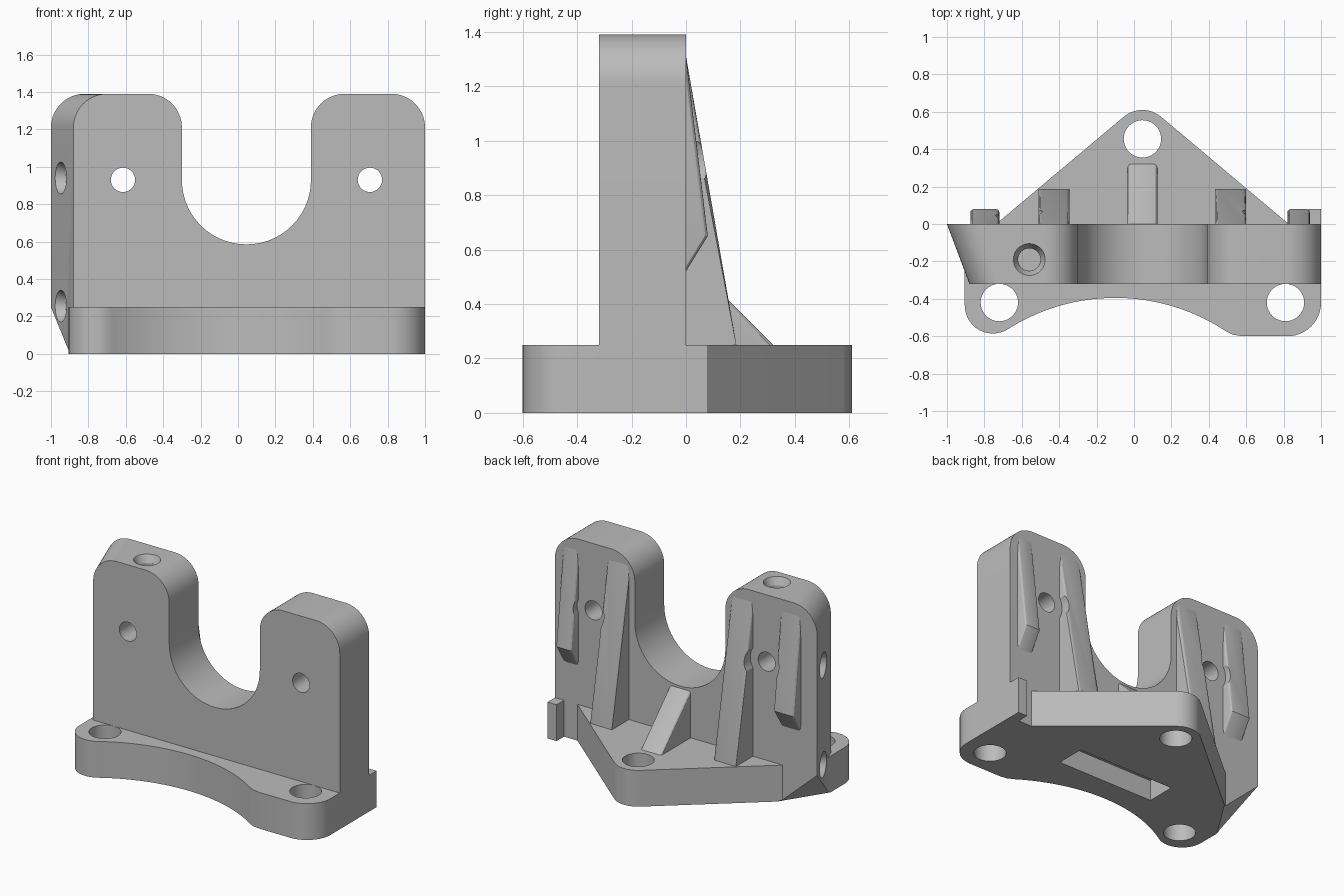
import bpy, bmesh, math
from mathutils import Vector, Matrix

if "Cube" in bpy.data.objects:
    bpy.data.objects.remove(bpy.data.objects["Cube"])

MID = 0.045          # symmetry line of the towers and ribs
BASE_Z, TOP_Z = 0.25, 1.39
WALL_Y = -0.32

grey = bpy.data.materials.new("plain_grey")
grey.use_nodes = True
grey.diffuse_color = (0.5, 0.5, 0.5, 1)
grey.node_tree.nodes["Principled BSDF"].inputs["Base Color"].default_value = (0.5, 0.5, 0.5, 1)


def rounded(corners, steps=14):
    """Turn (x, y, radius) corners into an outline with filleted corners."""
    out = []
    for i, (x, y, r) in enumerate(corners):
        p = Vector((x, y))
        if r == 0:
            out.append(p)
            continue
        a = (Vector(corners[i - 1][:2]) - p).normalized()
        b = (Vector(corners[(i + 1) % len(corners)][:2]) - p).normalized()
        half = a.angle(b) / 2
        centre = p + (a + b).normalized() * (r / math.sin(half))
        start = p + a * (r / math.tan(half)) - centre
        end = p + b * (r / math.tan(half)) - centre
        turn = math.atan2(start.x * end.y - start.y * end.x, start.dot(end))
        for k in range(steps + 1):
            out.append(centre + Matrix.Rotation(turn * k / steps, 2) @ start)
    return out


def finish(name, bm):
    bmesh.ops.remove_doubles(bm, verts=bm.verts, dist=0.0005)
    bmesh.ops.recalc_face_normals(bm, faces=bm.faces)
    mesh = bpy.data.meshes.new(name)
    bm.to_mesh(mesh)
    bm.free()
    mesh.materials.append(grey)
    obj = bpy.data.objects.new(name, mesh)
    bpy.context.collection.objects.link(obj)
    return obj


def prism(outline, lo, hi, place):
    """Extrude a flat outline; place(u, v, w) gives the 3D point."""
    bm = bmesh.new()
    rings = [[bm.verts.new(place(p[0], p[1], w)) for p in outline] for w in (lo, hi)]
    bm.faces.new(rings[0])
    bm.faces.new(rings[1])
    n = len(outline)
    for i in range(n):
        j = (i + 1) % n
        bm.faces.new((rings[0][i], rings[0][j], rings[1][j], rings[1][i]))
    return bm


def drill(at, direction, depth, r, back=0.1, sink=0):
    """Cutter cylinder entering at a point, with an optional countersink."""
    d = Vector(direction).normalized()
    turn = d.to_track_quat('Z', 'Y').to_matrix().to_4x4()
    parts = [(-back, depth, r, r)]
    if sink:
        slope = (sink - r) / 0.05
        parts.append((-0.02, 0.05, sink + 0.02 * slope, r + 0.0005))
    cutters = []
    for a, b, r1, r2 in parts:
        bm = bmesh.new()
        m = Matrix.Translation(Vector(at) + d * (a + b) / 2) @ turn
        bmesh.ops.create_cone(bm, cap_ends=True, segments=40, radius1=r1,
                              radius2=r2, depth=b - a, matrix=m)
        cutters.append(finish("cutter", bm))
    return cutters


def combine(target, others, operation):
    bpy.context.view_layer.objects.active = target
    for other in others:
        other.hide_render = True
        mod = target.modifiers.new("bool", 'BOOLEAN')
        mod.operation, mod.solver, mod.object = operation, 'EXACT', other
        bpy.ops.object.modifier_apply(modifier=mod.name)
        bpy.data.objects.remove(other)


def smooth(obj):
    bpy.ops.object.select_all(action='DESELECT')
    obj.select_set(True)
    bpy.context.view_layer.objects.active = obj
    bpy.ops.object.shade_smooth_by_angle(angle=math.radians(25))


# Upright wall: two towers around a U opening, with a slanted left end
wall_outline = rounded([
    (-1, 0, 0), (1, 0, 0), (1, TOP_Z, 0.18), (0.39, TOP_Z, 0.18),
    (0.39, 0.585, 0.344), (-0.3, 0.585, 0.344), (-0.3, TOP_Z, 0.18), (-1, TOP_Z, 0.18)])


def wall_point(u, v, w):
    shift = 0.12 * w / WALL_Y if u < -0.75 else 0
    if -0.83 < u < -0.75:
        shift = 0.12 * w / WALL_Y
    return (u + shift, w, v)


body = finish("bracket_body", prism(wall_outline, WALL_Y, 0, wall_point))

# Foot plate: pointed at the back, scooped at the front, with a small side tab
scoop = []
for k in range(25):
    x = 0.49 - 1.15 * k / 24
    scoop.append((x, -1.465 + math.sqrt(1.07 ** 2 - (x + 0.1) ** 2), 0))
foot_outline = rounded([
    (0.887, -0.05, 0), (MID, 0.657, 0.155), (-0.797, -0.05, 0), (-0.905, -0.15, 0),
    (-0.905, -0.705, 0.15)] + scoop[::-1] + [
    (0.53, -0.592, 0), (0.58, -0.6, 0), (1, -0.6, 0.18),
    (1, 0.08, 0), (0.93, 0.08, 0), (0.93, -0.05, 0)])
foot = finish("foot", prism(foot_outline, 0, BASE_Z, lambda u, v, w: (u, v, w)))
combine(body, [foot], 'UNION')

# Sloped cut under the slanted end
normal = Vector((-0.907, 0.583, -1)).normalized()
bm = bmesh.new()
bmesh.ops.create_cube(bm, size=1.2, matrix=Matrix.Translation(
    Vector((-0.905, -0.28, 0)) + normal * 0.6)
    @ normal.to_track_quat('Z', 'Y').to_matrix().to_4x4())
cutters = [finish("cutter", bm)]

# Slot in the underside
bm = bmesh.new()
bmesh.ops.create_cube(bm, size=1, matrix=Matrix.Translation((0.04, -0.13, 0.04))
                      @ Matrix.Diagonal((0.73, 0.2, 0.2, 1)))
cutters.append(finish("cutter", bm))

# Mounting holes, tower holes, countersunk top and end holes
for x, y in ((MID, 0.455), (-0.72, -0.42), (0.81, -0.42)):
    cutters += drill((x, y, 0), (0, 0, 1), 0.4, 0.1)
for side in (-1, 1):
    cutters += drill((MID + side * 0.66, WALL_Y, 0.93), (0, 1, 0), 0.5, 0.065)
cutters += drill((-0.56, -0.19, TOP_Z), (0, 0, -1), 0.25, 0.06, sink=0.085)
for z in (0.94, 0.255):
    cutters += drill((-0.9475, -0.14, z), (0.32, 0.12, 0), 0.18, 0.06, sink=0.085)
combine(body, cutters, 'DIFFERENCE')
smooth(body)

# Stiffening ribs on the back, with softened outer edges
outer = [(-0.02, 1.31), (0, 1.31), (0.08, 0.65), (0, 0.52), (-0.02, 0.52)]
tall = [(-0.02, 1.31), (0, 1.31), (0.185, BASE_Z), (0.185, 0.2), (-0.02, 0.2)]
short = [(-0.02, 0.57), (0, 0.57), (0.32, BASE_Z), (0.32, 0.2), (-0.02, 0.2)]
ribs = [
    ("outer_rib_right", outer, -0.875, -0.72), ("tall_rib_right", tall, -0.51, -0.345),
    ("centre_rib", short, -0.035, 0.125),
    ("tall_rib_left", tall, 0.435, 0.6), ("outer_rib_left", outer, 0.82, 0.94)]
for name, outline, x0, x1 in ribs:
    bm = prism(outline, x0, x1, lambda u, v, w: (w, u, v))
    edges = [e for e in bm.edges
             if abs(e.verts[0].co.x - e.verts[1].co.x) < 0.001
             and max(v.co.y for v in e.verts) > 0.01
             and min(v.co.y for v in e.verts) > -0.01]
    bmesh.ops.bevel(bm, geom=edges, offset=0.018, segments=3, profile=0.5, affect='EDGES')
    rib = finish(name, bm)
    if name != "centre_rib":
        side = -1 if x0 < 0 else 1
        combine(rib, drill((MID + side * 0.66, 0, 0.93), (0, 1, 0), 0.3, 0.125), 'DIFFERENCE')
    smooth(rib)
